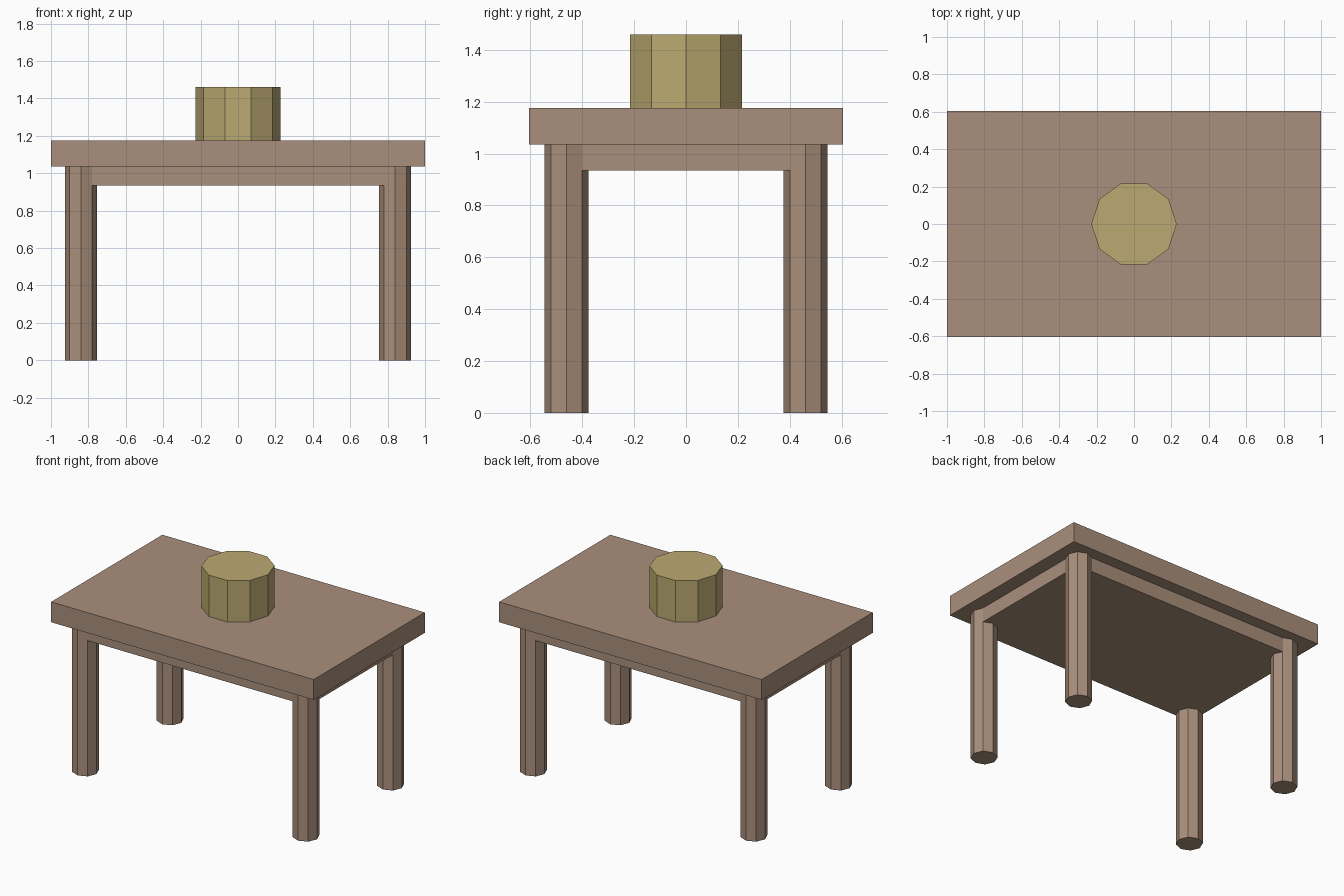
import bpy
import math

if "Cube" in bpy.data.objects:
    bpy.data.objects.remove(bpy.data.objects["Cube"])


def material(name, rgb):
    m = bpy.data.materials.new(name)
    m.diffuse_color = (*rgb, 1.0)
    m.use_nodes = True
    m.node_tree.nodes["Principled BSDF"].inputs["Base Color"].default_value = m.diffuse_color
    return m


wood = material("brown wood", (0.40, 0.275, 0.20))
straw = material("straw yellow", (0.50, 0.40, 0.165))


def box(name, size, z0, z1, mat):
    bpy.ops.mesh.primitive_cube_add(size=1, location=(0, 0, (z0 + z1) / 2))
    ob = bpy.context.object
    ob.name = name
    ob.scale = (size[0], size[1], z1 - z0)
    bpy.ops.object.transform_apply(location=False, rotation=False, scale=True)
    ob.data.materials.append(mat)


def prism(name, sides, radius, x, y, z0, z1, mat):
    bpy.ops.mesh.primitive_cylinder_add(
        vertices=sides, radius=radius, depth=z1 - z0,
        location=(x, y, (z0 + z1) / 2), rotation=(0, 0, math.pi / 2))
    ob = bpy.context.object
    ob.name = name
    ob.data.materials.append(mat)


# Table top and the solid apron block beneath it
box("table_top", (2.0, 1.21), 1.035, 1.175, wood)
box("apron", (1.80, 1.043), 0.935, 1.035, wood)

# Four octagonal legs
for y, depth in ((-0.461, "front"), (0.461, "back")):
    for x, side in ((-0.84, "left"), (0.84, "right")):
        prism(f"{depth}_{side}_leg", 8, 0.085, x, y, 0.0, 1.035, wood)

# Ten-sided drum standing on the table
prism("drum", 10, 0.228, 0, 0, 1.175, 1.46, straw)
